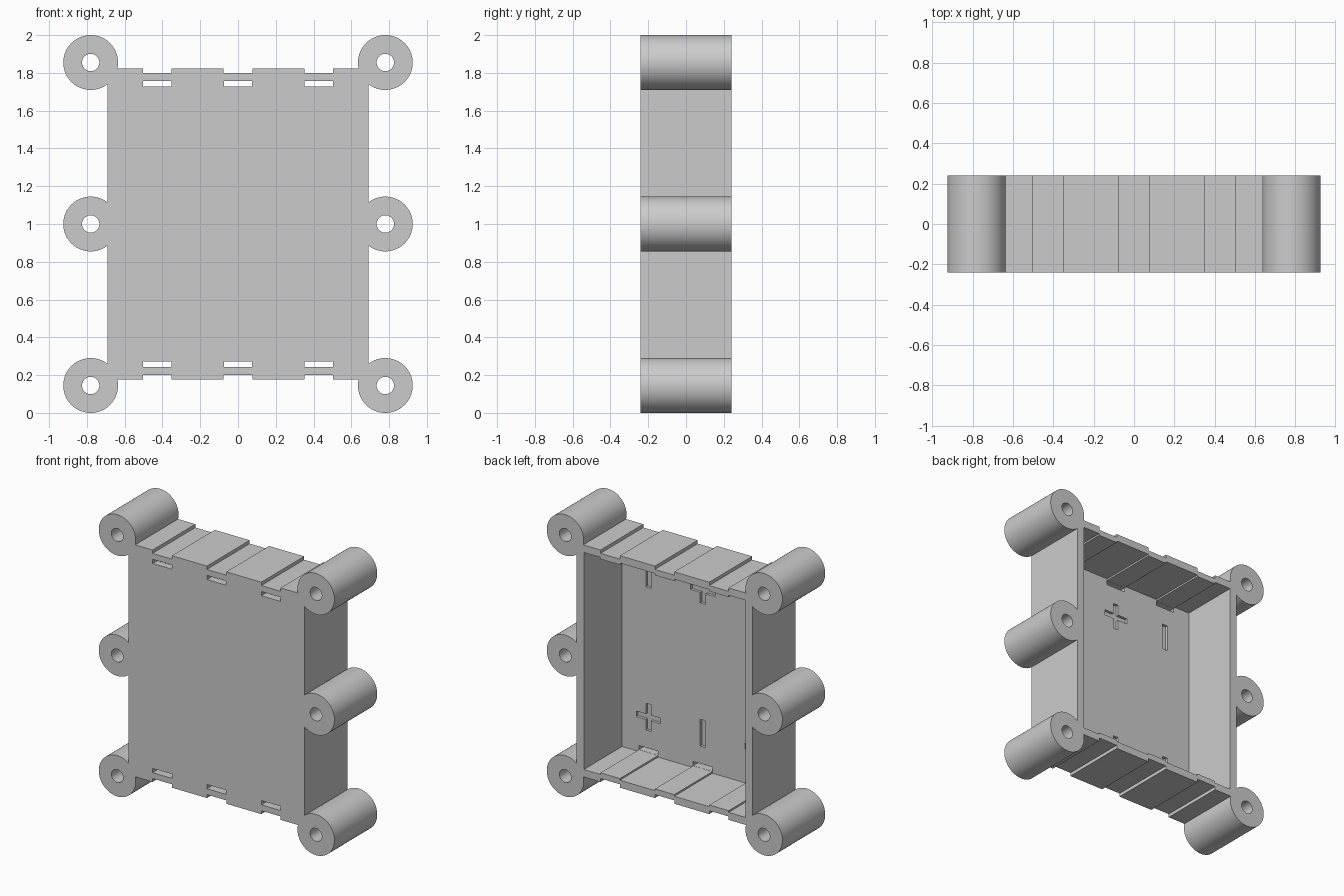
import bpy, bmesh, math
from mathutils import Matrix, Vector

cube = bpy.data.objects.get("Cube")
if cube:
    bpy.data.objects.remove(cube, do_unlink=True)

HALF_DEPTH = 0.24
PLATE_INNER = -0.188          # inner face of the front plate
STRAPS = (-0.427, 0.0, 0.427)  # strap groove centres
STRAP_HALF = 0.076

grey = bpy.data.materials.new("plain_grey")
grey.use_nodes = True
colour = (0.6, 0.6, 0.6, 1)
grey.diffuse_color = colour
grey.node_tree.nodes["Principled BSDF"].inputs["Base Color"].default_value = colour


def make_object(name, bm):
    bmesh.ops.recalc_face_normals(bm, faces=bm.faces[:])
    mesh = bpy.data.meshes.new(name)
    bm.to_mesh(mesh)
    bm.free()
    mesh.materials.append(grey)
    obj = bpy.data.objects.new(name, mesh)
    bpy.context.collection.objects.link(obj)
    return obj


def stepped_profile(half_width, half_height, step):
    """Rectangle whose top and bottom edges dip in at each strap."""
    top = [(-half_width, half_height)]
    for c in STRAPS:
        a, b = c - STRAP_HALF, c + STRAP_HALF
        top += [(a, half_height), (a, half_height - step),
                (b, half_height - step), (b, half_height)]
    top.append((half_width, half_height))
    return top + [(-x, -z) for x, z in top]


def prism(name, profile, y0, y1):
    bm = bmesh.new()
    face = bm.faces.new([bm.verts.new((x, y0, z + 1)) for x, z in profile])
    out = bmesh.ops.extrude_face_region(bm, geom=[face])
    verts = [v for v in out["geom"] if isinstance(v, bmesh.types.BMVert)]
    bmesh.ops.translate(bm, verts=verts, vec=(0, y1 - y0, 0))
    return make_object(name, bm)


def rod(name, x, z, radius, half_length):
    bm = bmesh.new()
    place = Matrix.Translation((x, 0, z)) @ Matrix.Rotation(math.pi / 2, 4, "X")
    bmesh.ops.create_cone(bm, cap_ends=True, segments=64, radius1=radius,
                          radius2=radius, depth=half_length * 2, matrix=place)
    return make_object(name, bm)


def box(name, centre, size):
    bm = bmesh.new()
    place = Matrix.Translation(Vector(centre)) @ Matrix.Diagonal((*size, 1))
    bmesh.ops.create_cube(bm, size=1, matrix=place)
    return make_object(name, bm)


def combine(target, tool, operation):
    mod = target.modifiers.new("combine", "BOOLEAN")
    mod.operation = operation
    mod.solver = "EXACT"
    mod.object = tool
    bpy.context.view_layer.update()
    graph = bpy.context.evaluated_depsgraph_get()
    mesh = bpy.data.meshes.new_from_object(target.evaluated_get(graph))
    target.modifiers.clear()
    target.data = mesh
    bpy.data.objects.remove(tool, do_unlink=True)


# Tray body, open at the back
tray = prism("battery_tray", stepped_profile(0.69, 0.823, 0.024),
             -HALF_DEPTH, HALF_DEPTH)

# Mounting posts along both sides
posts = [(s * 0.78, z) for s in (-1, 1) for z in (0.145, 1.0, 1.855)]
for x, z in posts:
    combine(tray, rod("post", x, z, 0.145, HALF_DEPTH), "UNION")

# Hollow interior
combine(tray, prism("cavity", stepped_profile(0.634, 0.77, 0.012),
                    PLATE_INNER, 0.5), "DIFFERENCE")

# Screw holes
for x, z in posts:
    combine(tray, rod("screw_hole", x, z, 0.046, 0.5), "DIFFERENCE")

# Strap slots through the front plate
for x in STRAPS:
    for side in (-1, 1):
        combine(tray, box("slot", (x, -0.2, 1 + side * 0.742),
                          (STRAP_HALF * 2 - 0.002, 0.2, 0.03)), "DIFFERENCE")

# Engraved polarity marks on the inside of the plate
for i, x in enumerate(STRAPS):
    for side in (-1, 1):
        z = 1 + side * 0.508
        combine(tray, box("mark", (x, PLATE_INNER, z), (0.04, 0.04, 0.19)),
                "DIFFERENCE")
        if (i % 2 == 0) == (side < 0):
            combine(tray, box("mark", (x, PLATE_INNER, z), (0.19, 0.04, 0.04)),
                    "DIFFERENCE")

# Smooth round posts, crisp edges
bpy.ops.object.select_all(action="DESELECT")
tray.select_set(True)
bpy.context.view_layer.objects.active = tray
bpy.ops.object.shade_smooth_by_angle(angle=math.radians(30))
